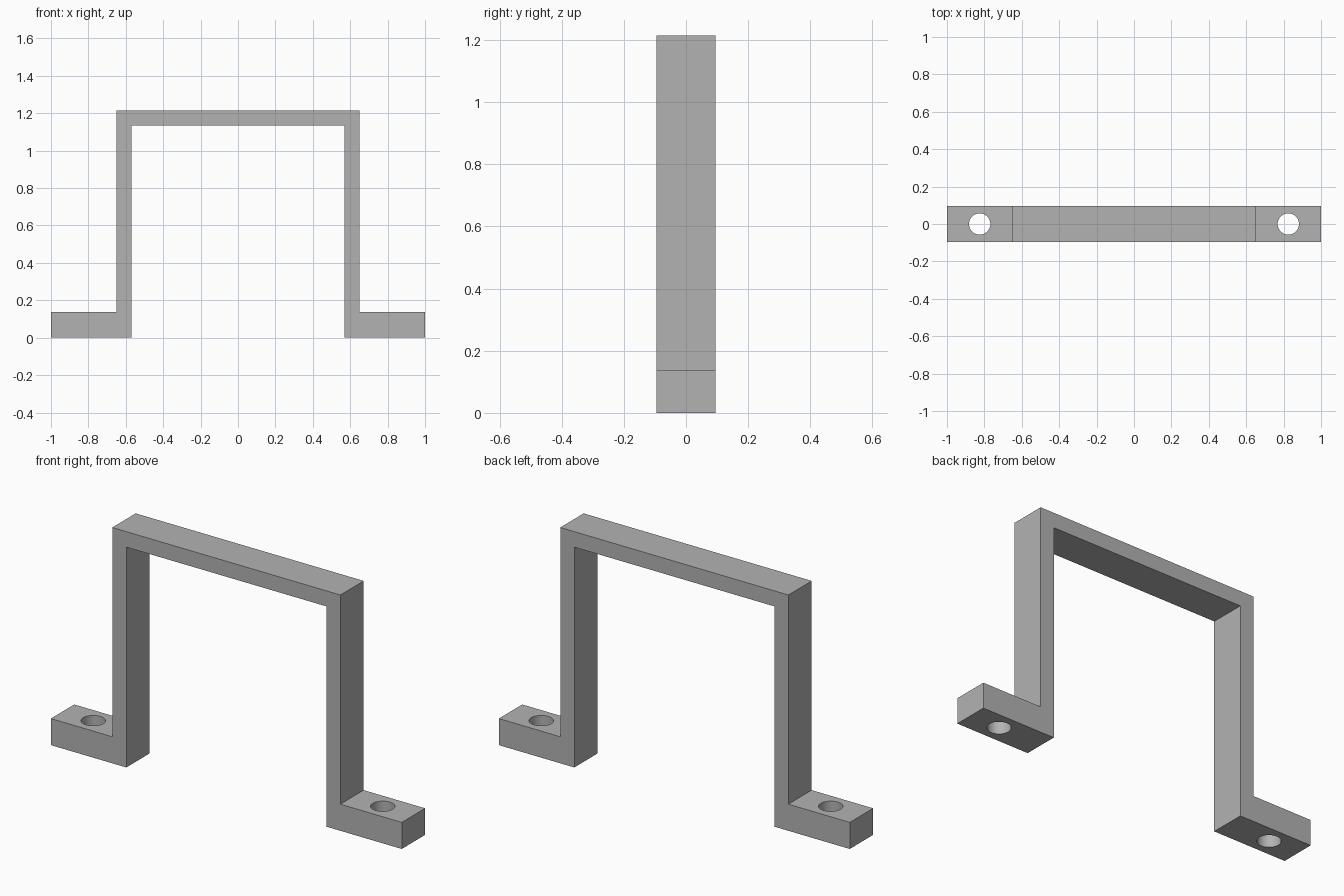
import bpy
import bmesh

if "Cube" in bpy.data.objects:
    bpy.data.objects.remove(bpy.data.objects["Cube"], do_unlink=True)

DEPTH, HEIGHT = 0.19, 1.215
FOOT_HEIGHT, OUTER, INNER = 0.137, 0.65, 0.57
BAR_UNDERSIDE = 1.135
HOLE_X, HOLE_RADIUS = 0.825, 0.057

# Single grey finish
grey = bpy.data.materials.new("grey")
grey.use_nodes = True
colour = (0.45, 0.45, 0.45, 1)
grey.diffuse_color = colour
grey.node_tree.nodes["Principled BSDF"].inputs["Base Color"].default_value = colour

# Bracket: mirrored half profile, extruded front to back
half = [(INNER, BAR_UNDERSIDE), (INNER, 0), (1, 0),
        (1, FOOT_HEIGHT), (OUTER, FOOT_HEIGHT), (OUTER, HEIGHT)]
profile = half + [(-x, z) for x, z in reversed(half)]
bm = bmesh.new()
face = bm.faces.new([bm.verts.new((x, -DEPTH / 2, z)) for x, z in profile])
result = bmesh.ops.extrude_face_region(bm, geom=[face])
moved = [v for v in result["geom"] if isinstance(v, bmesh.types.BMVert)]
bmesh.ops.translate(bm, verts=moved, vec=(0, DEPTH, 0))
bmesh.ops.recalc_face_normals(bm, faces=bm.faces)
mesh = bpy.data.meshes.new("handle_bracket")
bm.to_mesh(mesh)
bm.free()
mesh.materials.append(grey)
bracket = bpy.data.objects.new("handle_bracket", mesh)
bpy.context.collection.objects.link(bracket)
bpy.context.view_layer.objects.active = bracket

# Screw holes: one through each foot
for side in (-1, 1):
    bpy.ops.mesh.primitive_cylinder_add(
        vertices=48, radius=HOLE_RADIUS, depth=FOOT_HEIGHT * 2,
        location=(side * HOLE_X, 0, FOOT_HEIGHT / 2))
    cutter = bpy.context.object
    cutter.name = "screw_hole_cutter"
    cutter.data.materials.append(grey)
    cutter.hide_render = True
    cut = bracket.modifiers.new("screw_hole", "BOOLEAN")
    cut.operation = "DIFFERENCE"
    cut.solver = "EXACT"
    cut.object = cutter
    bpy.context.view_layer.objects.active = bracket
    bpy.ops.object.modifier_apply(modifier=cut.name)
    bpy.data.objects.remove(cutter, do_unlink=True)

# Smooth hole walls, crisp edges elsewhere
bpy.ops.object.select_all(action="DESELECT")
bracket.select_set(True)
bpy.context.view_layer.objects.active = bracket
bpy.ops.object.shade_smooth_by_angle(angle=0.5)
